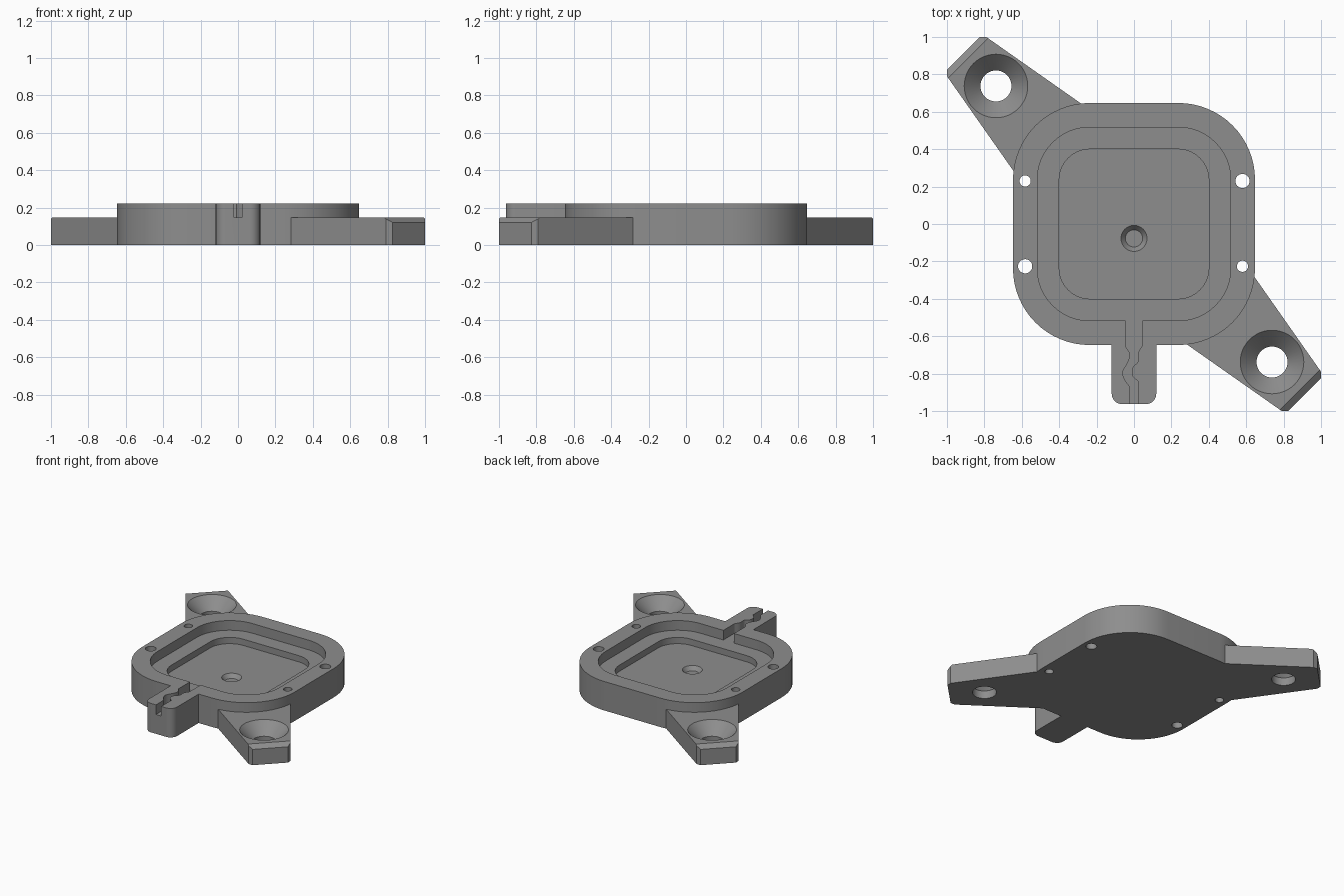
import bpy, bmesh, math

if "Cube" in bpy.data.objects:
    bpy.data.objects.remove(bpy.data.objects["Cube"])

H, EAR_H, FLOOR, WELL = 0.222, 0.148, 0.148, 0.10   # key heights

grey = bpy.data.materials.new("grey plastic")
grey.diffuse_color = (0.27, 0.27, 0.27, 1)
grey.use_nodes = True
grey.node_tree.nodes["Principled BSDF"].inputs["Base Color"].default_value = grey.diffuse_color


def rounded(x0, x1, y0, y1, radii, n=16):
    """Outline of a rectangle; radii run from lower left, counterclockwise."""
    pts = []
    for i, (x, y, sx, sy) in enumerate([(x0, y0, 1, 1), (x1, y0, -1, 1), (x1, y1, -1, -1), (x0, y1, 1, -1)]):
        r = radii[i]
        if r == 0:
            pts.append((x, y))
            continue
        for k in range(n + 1):
            a = math.pi + (i + k / n) * math.pi / 2
            pts.append((x + sx * r + r * math.cos(a), y + sy * r + r * math.sin(a)))
    return pts


def circle(x, y, r, n=48):
    return [(x + r * math.cos(2 * math.pi * k / n), y + r * math.sin(2 * math.pi * k / n)) for k in range(n)]


def loft(name, lower, upper, z0, z1):
    """Closed solid between two outlines with the same number of points."""
    bm = bmesh.new()
    a = [bm.verts.new((x, y, z0)) for x, y in lower]
    b = [bm.verts.new((x, y, z1)) for x, y in upper]
    bm.faces.new(a[::-1])
    bm.faces.new(b)
    for i in range(len(a)):
        j = (i + 1) % len(a)
        bm.faces.new((a[i], a[j], b[j], b[i]))
    bmesh.ops.recalc_face_normals(bm, faces=bm.faces[:])
    mesh = bpy.data.meshes.new(name)
    bm.to_mesh(mesh)
    bm.free()
    mesh.materials.append(grey)
    ob = bpy.data.objects.new(name, mesh)
    bpy.context.collection.objects.link(ob)
    return ob


def prism(name, pts, z0, z1):
    return loft(name, pts, pts, z0, z1)


def combine(target, tool, operation):
    """Boolean the tool into the target, then discard the tool."""
    mod = target.modifiers.new("bool", 'BOOLEAN')
    mod.operation, mod.object, mod.solver = operation, tool, 'EXACT'
    bpy.context.view_layer.objects.active = target
    bpy.ops.object.modifier_apply(modifier=mod.name)
    bpy.data.objects.remove(tool)


def smooth_path(pts, n=5):
    """Catmull-Rom curve through the points."""
    p = [pts[0]] + pts + [pts[-1]]
    out = []
    for i in range(1, len(p) - 2):
        for k in range(n):
            t = k / n
            out.append(tuple(0.5 * (2 * b + (c - a) * t + (2 * a - 5 * b + 4 * c - d) * t * t
                                    + (3 * b - a - 3 * c + d) * t ** 3)
                             for a, b, c, d in zip(p[i - 1], p[i], p[i + 1], p[i + 2])))
    return out + [pts[-1]]


def square(half, r):
    return rounded(-half, half, -half, half, [r] * 4)


# Main rounded housing
housing = prism("housing", square(0.647, 0.41), 0, H)

# Cable tab at the front
combine(housing, prism("cable_tab", rounded(-0.119, 0.119, -0.963, -0.6, [0.055, 0.055, 0, 0]), 0, H), 'UNION')

# Two mounting ears with a chamfered tip, one the half-turn of the other
ear = [(0.5, -0.3), (0.642, -0.28), (1, -0.79), (1, -0.825), (0.825, -1), (0.79, -1), (0.28, -0.642), (0.3, -0.5)]
tip = [(1.0, -0.775), (1.2, -0.975), (0.975, -1.2), (0.775, -1.0)]
for s in (1, -1):
    lug = prism("mounting_ear", [(s * x, s * y) for x, y in ear], 0, EAR_H)
    u = s / math.sqrt(2)
    # wedge that trims the tip, described by distance d along the diagonal
    wedge = bmesh.new()
    d_top, d_side = 1.775 / math.sqrt(2), 1.825 / math.sqrt(2)
    rise = 0.027 / (d_side - d_top)
    prof = [(d_top - 0.1, EAR_H + 0.1 * rise), (d_side + 0.1, EAR_H - 0.027 - 0.1 * rise), (d_side + 0.1, EAR_H + 0.2)]
    rows = [[wedge.verts.new((u * (d + w), u * (w - d), z)) for d, z in prof] for w in (-0.4, 0.4)]
    wedge.faces.new(rows[0])
    wedge.faces.new(rows[1][::-1])
    for i in range(3):
        j = (i + 1) % 3
        wedge.faces.new((rows[0][j], rows[0][i], rows[1][i], rows[1][j]))
    bmesh.ops.recalc_face_normals(wedge, faces=wedge.faces[:])
    mesh = bpy.data.meshes.new("tip_cutter")
    wedge.to_mesh(mesh)
    wedge.free()
    mesh.materials.append(grey)
    cutter = bpy.data.objects.new("tip_cutter", mesh)
    bpy.context.collection.objects.link(cutter)
    combine(lug, cutter, 'DIFFERENCE')
    combine(housing, lug, 'UNION')

# Stepped pocket
combine(housing, prism("pocket", square(0.517, 0.28), FLOOR, 0.4), 'DIFFERENCE')
combine(housing, prism("well", square(0.4, 0.165), WELL, 0.4), 'DIFFERENCE')

# Wavy cable channel through the tab
left = [(-0.045, -0.655), (-0.022, -0.695), (-0.03, -0.735), (-0.06, -0.79), (-0.05, -0.83), (-0.022, -0.87)]
right = [(0.022, -0.84), (-0.008, -0.812), (-0.008, -0.768), (0.022, -0.735), (0.022, -0.69), (0.045, -0.65)]
channel = ([(-0.045, -0.50)] + smooth_path(left) + [(-0.022, -1.05), (0.022, -1.05)]
           + smooth_path(right) + [(0.045, -0.50)])
combine(housing, prism("channel", channel, FLOOR, 0.4), 'DIFFERENCE')

# Tapered dimple in the well floor
combine(housing, loft("dimple", circle(0, -0.077, 0.046), circle(0, -0.077, 0.07), WELL - 0.03, WELL + 0.0005),
        'DIFFERENCE')

# Countersunk ear holes
for s in (1, -1):
    x, y, z = 0.738 * s, -0.738 * s, 0.06
    grow = 0.17 + (0.17 - 0.083) * 0.02 / (EAR_H - z)
    combine(housing, prism("ear_hole", circle(x, y, 0.083), -0.1, 0.3), 'DIFFERENCE')
    combine(housing, loft("countersink", circle(x, y, 0.083), circle(x, y, grow), z, EAR_H + 0.02), 'DIFFERENCE')

# Screw holes through the rim, two sizes on opposite corners
for x, y, r in [(-0.582, 0.23, 0.03), (0.58, 0.23, 0.038), (-0.582, -0.226, 0.038), (0.58, -0.226, 0.03)]:
    combine(housing, prism("screw_hole", circle(x, y, r, 32), -0.1, 0.4), 'DIFFERENCE')

# Smooth the curved walls, keep the edges crisp
bpy.ops.object.select_all(action='DESELECT')
housing.select_set(True)
bpy.context.view_layer.objects.active = housing
bpy.ops.object.shade_smooth_by_angle(angle=math.radians(30))
